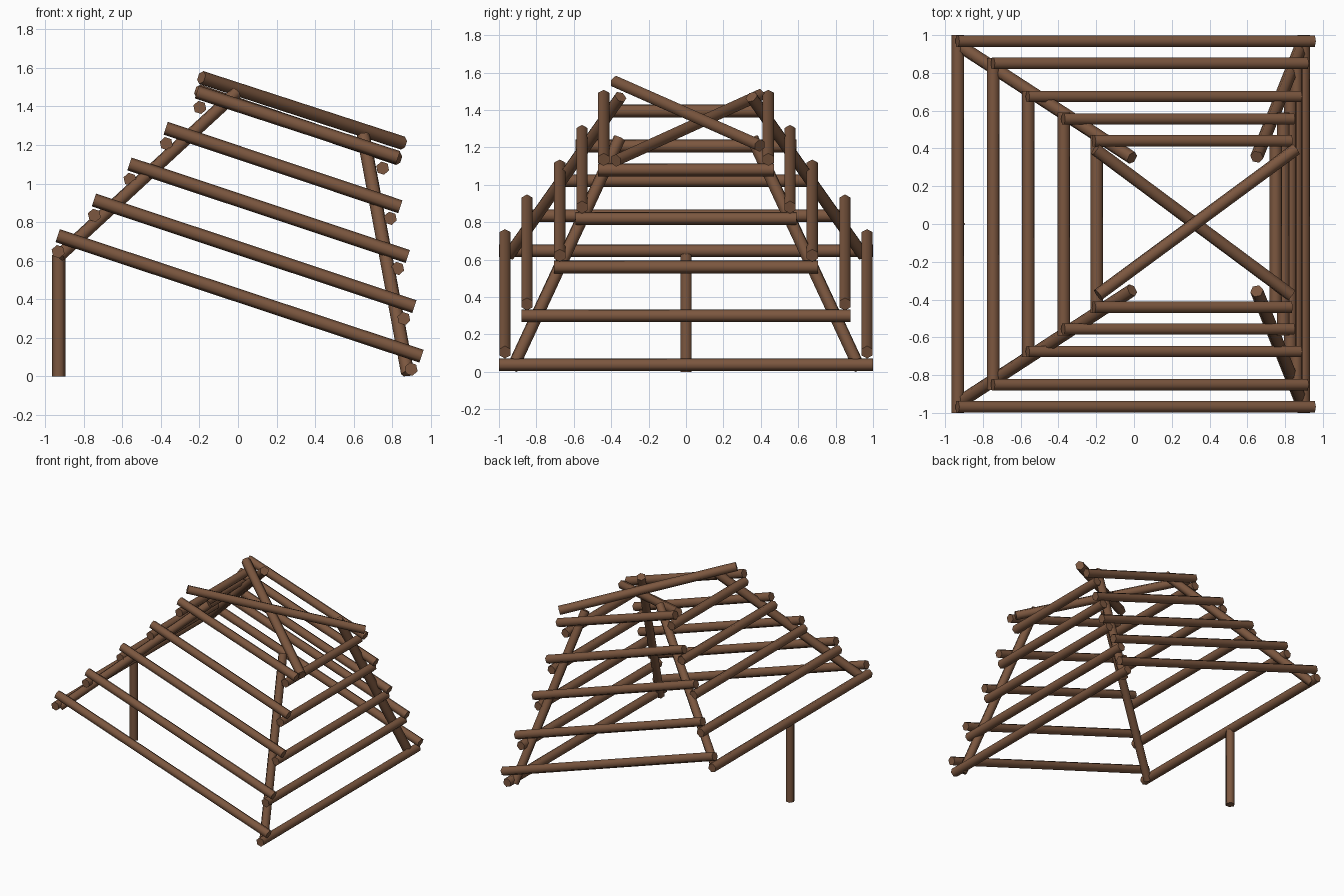
import bpy, bmesh, math
from mathutils import Vector

if "Cube" in bpy.data.objects:
    bpy.data.objects.remove(bpy.data.objects["Cube"])

R = 0.035
SIDES = 6
TILT = math.radians(18)

wood = bpy.data.materials.new("brown_wood")
wood.diffuse_color = (0.20, 0.095, 0.05, 1)
wood.use_nodes = True
wood.node_tree.nodes["Principled BSDF"].inputs["Base Color"].default_value = wood.diffuse_color


def log(name, a, b, corner):
    """Six-sided log from a to b, one of its long edges facing 'corner'."""
    a, b = Vector(a), Vector(b)
    axis = (b - a).normalized()
    u = Vector(corner)
    u = (u - axis * u.dot(axis)).normalized()
    v = axis.cross(u)
    bm = bmesh.new()
    rings = []
    for p in (a, b):
        ring = []
        for i in range(SIDES):
            t = 2 * math.pi * i / SIDES
            ring.append(bm.verts.new(p + R * (math.cos(t) * u + math.sin(t) * v)))
        rings.append(ring)
    lo, hi = rings
    for i in range(SIDES):
        j = (i + 1) % SIDES
        bm.faces.new((lo[i], lo[j], hi[j], hi[i]))
    bm.faces.new(lo[::-1])
    bm.faces.new(hi)
    me = bpy.data.meshes.new(name)
    bm.to_mesh(me)
    bm.free()
    ob = bpy.data.objects.new(name, me)
    bpy.context.collection.objects.link(ob)
    me.materials.append(wood)
    # round sides, crisp ends
    bpy.ops.object.select_all(action='DESELECT')
    ob.select_set(True)
    bpy.context.view_layer.objects.active = ob
    bpy.ops.object.shade_smooth_by_angle(angle=math.radians(70))
    return ob


tilt_x = (math.cos(TILT), 0, -math.sin(TILT))
tilt_z = (math.sin(TILT), 0, math.cos(TILT))

# stacked layers: half length, raised-end (x, z), lowered-end (x, z),
# then side log y, start (x, z), end (x, z)
layers = [
    (1.00, (-0.933, 0.647), (0.898, 0.038), 0.968, (-0.935, 0.73), (0.952, 0.105)),
    (0.88, (-0.745, 0.835), (0.860, 0.300), 0.850, (-0.747, 0.915), (0.915, 0.362)),
    (0.705, (-0.560, 1.022), (0.828, 0.560), 0.675, (-0.563, 1.102), (0.880, 0.622)),
    (0.59, (-0.372, 1.207), (0.790, 0.820), 0.556, (-0.375, 1.287), (0.842, 0.880)),
    (0.47, (-0.198, 1.395), (0.750, 1.080), 0.440, (-0.213, 1.475), (0.830, 1.135)),
]
for n, (h, left, right, y, s, e) in enumerate(layers, 1):
    for side, (x, z) in (("raised", left), ("lowered", right)):
        log(f"{side}_cross_log_{n}", (x, -h, z), (x, h, z), tilt_x)
    for side, k in (("front", -1), ("back", 1)):
        log(f"{side}_log_{n}", (s[0], k * y, s[1]), (e[0], k * y, e[1]), tilt_z)

# sloping corner rafters
for side, k in (("front", -1), ("back", 1)):
    log(f"{side}_raised_rafter", (-0.925, k * 0.945, 0.627), (-0.01, k * 0.35, 1.47), tilt_z)
    log(f"{side}_lowered_rafter", (0.88, k * 0.93, 0.015), (0.65, k * 0.355, 1.25), tilt_x)

# crossed logs on top
log("upper_crossed_log", (-0.19, -0.375, 1.55), (0.855, 0.395, 1.21), tilt_z)
log("lower_crossed_log", (-0.205, 0.395, 1.48), (0.83, -0.375, 1.13), tilt_z)

# prop stick
log("prop_stick", (-0.93, 0, 0), (-0.93, 0, 0.63), (1, 0, 0))
